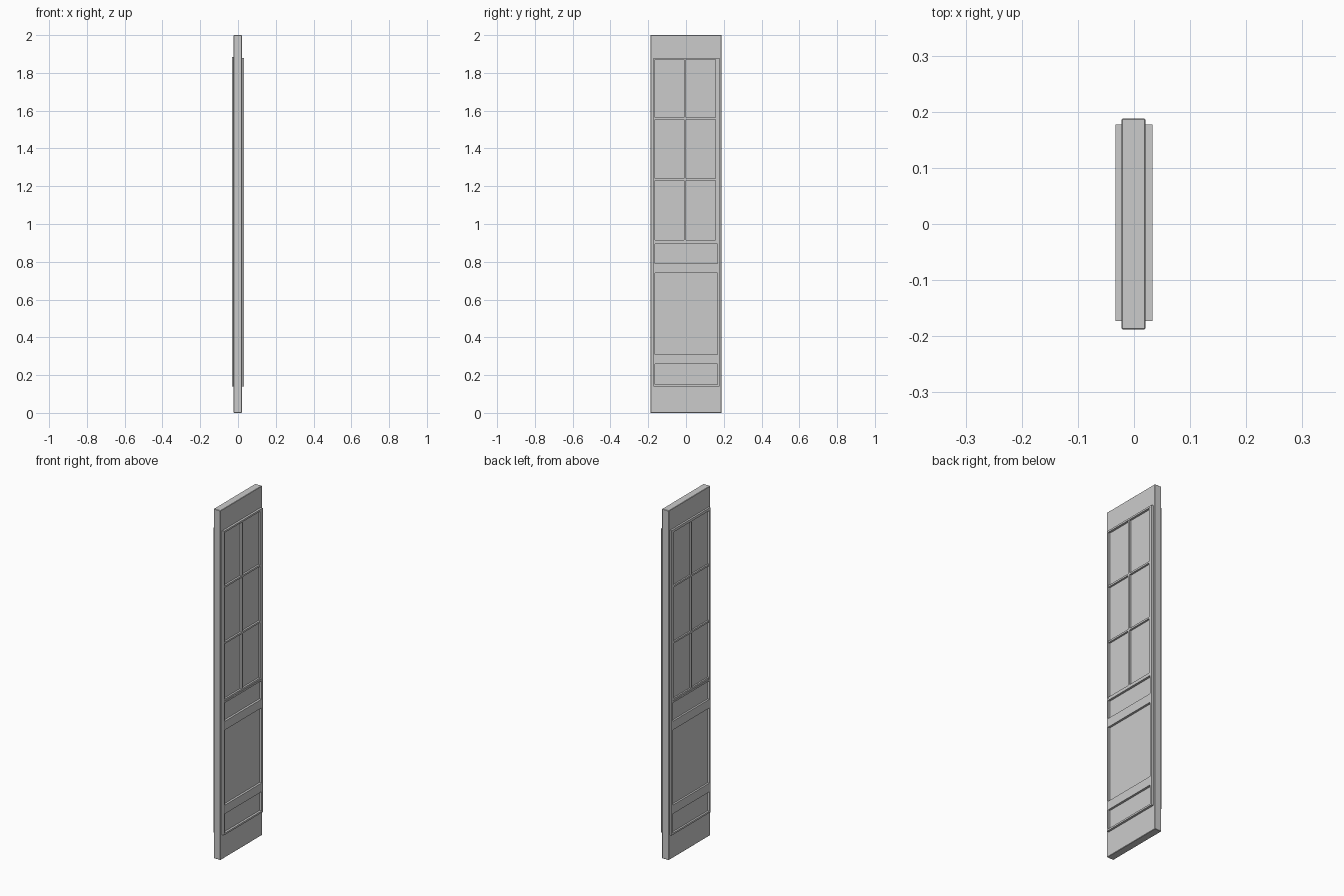
import bpy, bmesh

if "Cube" in bpy.data.objects:
    bpy.data.objects.remove(bpy.data.objects["Cube"])

def make(name, boxes, bevel=0):
    """One object from boxes given as (x0, x1, y0, y1, z0, z1)."""
    bm = bmesh.new()
    for x0, x1, y0, y1, z0, z1 in boxes:
        vs = bmesh.ops.create_cube(bm, size=1)["verts"]
        for v in vs:
            v.co.x = x1 if v.co.x > 0 else x0
            v.co.y = y1 if v.co.y > 0 else y0
            v.co.z = z1 if v.co.z > 0 else z0
    if bevel:
        bmesh.ops.bevel(bm, geom=bm.edges[:], offset=bevel, segments=1, affect='EDGES')
    me = bpy.data.meshes.new(name)
    bm.to_mesh(me)
    bm.free()
    ob = bpy.data.objects.new(name, me)
    bpy.context.collection.objects.link(ob)
    return ob

# Door slab
make("door_slab", [(-0.0225, 0.0205, -0.188, 0.188, 0, 2)], 0.002)

Y0, Y1 = -0.173, 0.177      # outer edges of raised frame
I0, I1 = -0.164, 0.166      # inner edges of its stiles

for label, xa, xb, xs, top in (("right", 0.018, 0.033, 0.031, 1.88),
                               ("left", -0.033, -0.02, -0.031, 1.885)):
    # Raised frame: two stiles and five rails
    x0, x1 = xa, xb
    frame = [(x0, x1, Y0, I0, 0.14, top), (x0, x1, I1, Y1, 0.14, top)]
    for z0, z1 in ((0.14, 0.15), (0.26, 0.31), (0.74, 0.79),
                   (0.895, 0.905), (1.87, top)):
        frame.append((x0, x1, I0, I1, z0, z1))
    make(label + "_raised_frame", frame)

    # Window sash: edge strips, centre muntin and cross muntins
    s0, s1 = (xa, xs) if xs > 0 else (xs, xb)
    sash = [(s0, s1, I0, I1, 0.905, 0.915),
            (s0, s1, 0.155, I1, 0.915, 1.87),
            (s0, s1, -0.010, 0.001, 0.915, 1.87)]
    for z in (1.236, 1.558):
        for y0, y1 in ((I0, -0.010), (0.001, 0.155)):
            sash.append((s0, s1, y0, y1, z - 0.005, z + 0.005))
    make(label + "_window_muntins", sash)
